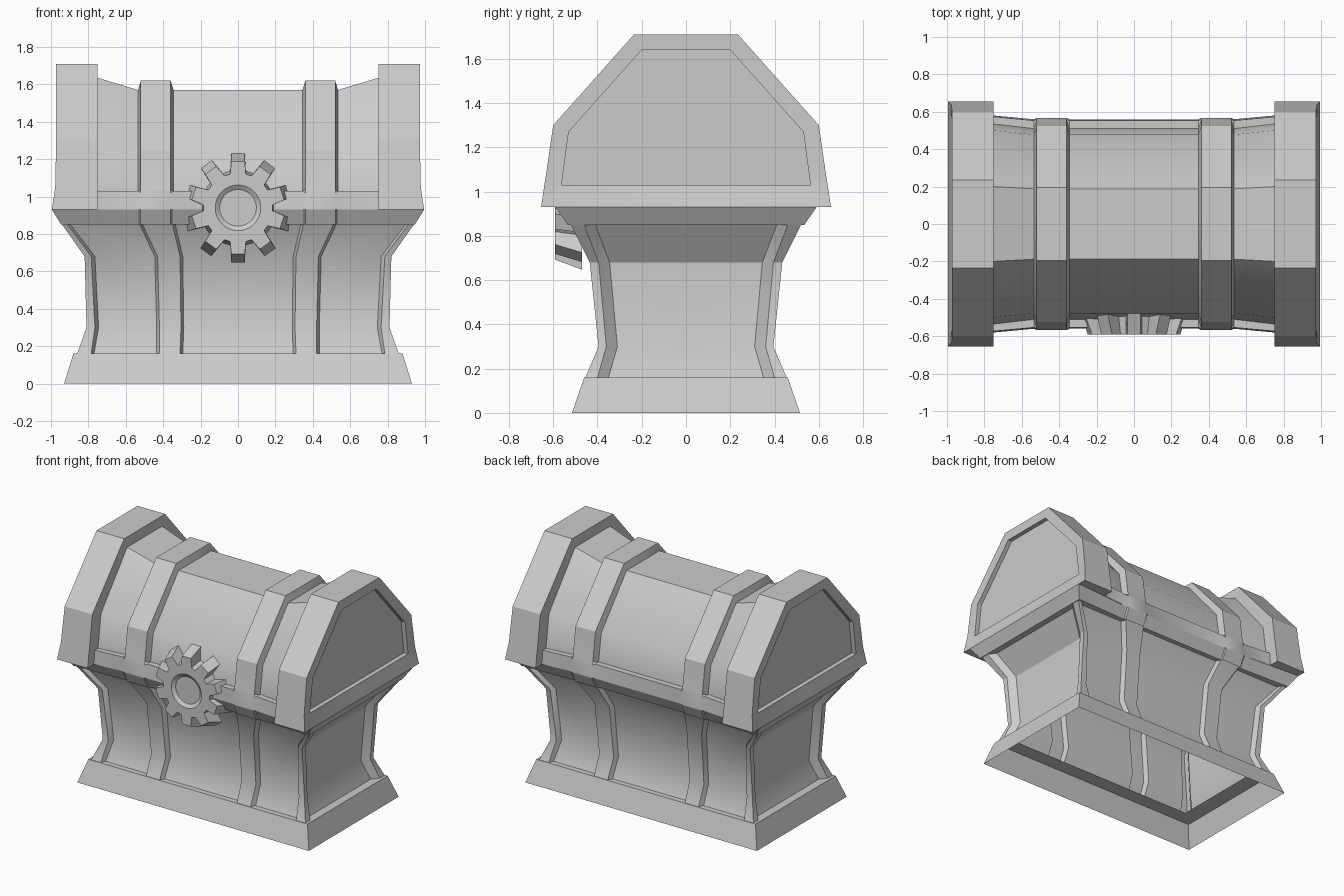
import bpy, math
from mathutils import Vector

if "Cube" in bpy.data.objects:
    bpy.data.objects.remove(bpy.data.objects["Cube"])

parts = []

def loft(name, rows, cap=False, mirror=True, closed=False, origin=(0, 0, .8)):
    """Bridge equal-length rows of points with quads, facing away from origin."""
    n = len(rows[0])
    verts = [Vector(p) for r in rows for p in r]
    faces = []
    for i in range(len(rows) - 1):
        for j in range(n if closed else n - 1):
            k = (j + 1) % n
            faces.append((i*n + j, i*n + k, (i+1)*n + k, (i+1)*n + j))
    if cap:
        b = (len(rows) - 1) * n
        faces.append(tuple(range(b, b + n)))
    me = bpy.data.meshes.new(name)
    me.from_pydata(verts, [], faces)
    me.update()
    o = Vector(origin)
    if sum(p.area * p.normal.dot((p.center - o).normalized()) for p in me.polygons) < 0:
        me.flip_normals()
    ob = bpy.data.objects.new(name, me)
    bpy.context.collection.objects.link(ob)
    if mirror:
        m = ob.modifiers.new("mirror", 'MIRROR')
        m.use_axis = (True, True, False)
        m.merge_threshold = .0005
    parts.append(ob)
    return ob

# body walls: waisted panels, straps and corner posts, quarter mirrored
Z = (.16, .30, .68, .85)
cx = (.86, .81, .82, .94)       # corner x per level
cy = (.455, .395, .435, .52)    # corner y per level
D = .035
columns = [((0,) * 4, D), ((.295, .29, .295, .335), D), ((.31, .305, .31, .35), 0),
           ((.42, .42, .43, .51), 0), ((.435, .435, .445, .525), D),
           ((.77, .745, .765, .895), D), ((.785, .765, .785, .91), 0), (cx, 0)]
rows = [[(xs[i], -(cy[i] - d), Z[i]) for i in range(4)] for xs, d in columns]
for ys, d in [((.40, .36, .395, .46), 0), ((.35, .31, .345, .41), .04), ((0,) * 4, .04)]:
    rows.append([(cx[i] - d, -ys[i], Z[i]) for i in range(4)])
loft("body_walls", rows)

# plinth and rim: rectangular rings with slightly bowed long sides
def ring(x, y, z, bow=0):
    return [(0, -y + bow, z), (.53, -y + bow, z), (x, -y, z), (x, 0, z)]

loft("plinth", [ring(.93, .515, 0), ring(.88, .46, .16), ring(.76, .35, .16)])
loft("rim", [ring(.84, .42, .85), ring(.945, .535, .85, .015), ring(.995, .59, .93, .03)])

# lid: one cross-section family swept along x
mid = [(.56, .93), (.553, 1.03), (.51, 1.03), (.478, 1.23), (.188, 1.57), (0, 1.57)]
band = [(.567, .93), (.56, 1.02), (.555, 1.04), (.525, 1.25), (.195, 1.62), (0, 1.62)]
flare = [(.58, .93), (.573, 1.03), (.535, 1.03), (.50, 1.27), (.2, 1.635), (0, 1.635)]

def section(x, prof):
    return [(x, -y, z) for y, z in prof]

loft("lid", [section(0, mid), section(.345, mid), section(.36, band),
             section(.52, band), section(.535, mid), section(.75, flare)])

# straps wrapping over the rim
low, high = [(.51, .85), (.555, .93)], [(.53, .85), (.567, .93)]
loft("rim_straps", [section(.345, low), section(.36, high),
                    section(.52, high), section(.535, low)], origin=(.43, 0, .9))

# lid end caps with recessed panels
end = [(0, .93), (.655, .93), (.64, 1.03), (.635, 1.06), (.60, 1.30), (.235, 1.71), (0, 1.71)]
panel = [(0, 1.03), (.563, 1.03), (.56, 1.05), (.557, 1.07), (.53, 1.27), (.2, 1.64), (0, 1.64)]
outer_x = (.995, .995, .98, .977, .972, .972, .972)
loft("lid_end_caps",
     [section(.75, [(0, .93)] + flare), section(.75, end),
      [(x, -y, z) for x, (y, z) in zip(outer_x, end)],
      section(.972, panel), section(.94, panel)], cap=True, origin=(.8, 0, 1.2))

# gear lock on the front
def gear_ring(y, tip, root, w_tip=.036, w_root=.042):
    pts = []
    for t in range(10):
        a = math.pi / 2 + t * math.tau / 10
        for r, w in ((root, -w_root), (tip, -w_tip), (tip, w_tip), (root, w_root)):
            b = a + math.asin(w / r)
            pts.append((r * math.cos(b), y, .94 + r * math.sin(b)))
    return pts

def hub_ring(y, r):
    return [(r * math.cos(a), y, .94 + r * math.sin(a))
            for a in (math.pi / 2 + math.tau * (k - 1.5) / 40 for k in range(40))]

loft("gear_lock", [gear_ring(-.47, .295, .205), gear_ring(-.592, .25, .185),
                   hub_ring(-.592, .122), hub_ring(-.575, .098)],
     cap=True, mirror=False, closed=True, origin=(0, -.45, .94))

# smooth gentle bends, keep hard edges crisp
bpy.ops.object.select_all(action='DESELECT')
for ob in parts:
    ob.select_set(True)
bpy.context.view_layer.objects.active = parts[0]
bpy.ops.object.shade_smooth_by_angle(angle=math.radians(32))
